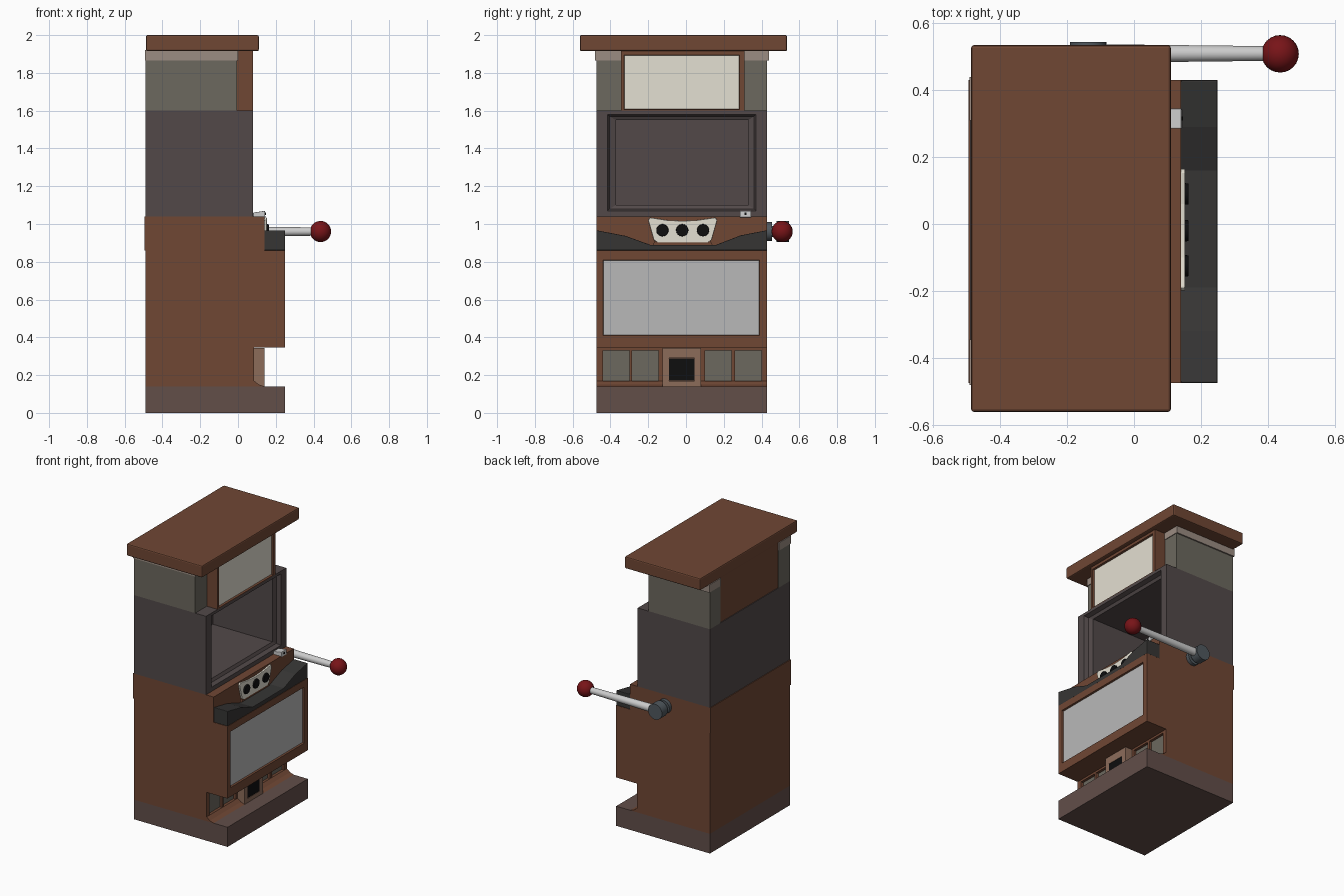
import bpy, bmesh, math
from mathutils import Matrix, Vector

if "Cube" in bpy.data.objects:
    bpy.data.objects.remove(bpy.data.objects["Cube"])

MATS = {}
def mat(name, r, g, b):
    m = bpy.data.materials.new(name)
    lin = [(c / 255 / 12.92 if c < 10 else ((c / 255 + 0.055) / 1.055) ** 2.4) for c in (r, g, b)]
    m.diffuse_color = (*lin, 1)
    m.use_nodes = True
    m.node_tree.nodes["Principled BSDF"].inputs["Base Color"].default_value = m.diffuse_color
    MATS[name] = m

mat("wood", 112, 71, 52)
mat("base_wood", 98, 78, 73)
mat("tan", 140, 108, 90)
mat("screen_dark", 82, 73, 73)
mat("grey_glass", 108, 104, 94)
mat("trim", 155, 140, 130)
mat("cream", 228, 224, 210)
mat("silver", 185, 185, 185)
mat("chrome", 205, 205, 203)
mat("charcoal", 54, 53, 52)
mat("black", 14, 14, 15)
mat("hub_grey", 80, 88, 94)
mat("red", 120, 20, 24)

def finish(name, bm, col, bevel=0, smooth=False):
    bmesh.ops.recalc_face_normals(bm, faces=bm.faces)
    me = bpy.data.meshes.new(name)
    bm.to_mesh(me)
    bm.free()
    ob = bpy.data.objects.new(name, me)
    bpy.context.collection.objects.link(ob)
    me.materials.append(MATS[col])
    if bevel:
        b = ob.modifiers.new("bevel", 'BEVEL')
        b.width, b.segments = bevel, 2
    if smooth:
        bpy.context.view_layer.objects.active = ob
        ob.select_set(True)
        bpy.ops.object.shade_smooth_by_angle(angle=math.radians(40))
        ob.select_set(False)
    return ob

def box(name, x, y, z, col, recess=(), bevel=0):
    """Box from ranges; each recess step (y0, y1, z0, z1, x) reshapes the +x face."""
    bm = bmesh.new()
    bmesh.ops.create_cube(bm, size=1)
    for v in bm.verts:
        v.co = [r[0] if c < 0 else r[1] for c, r in zip(v.co, (x, y, z))]
    face = max(bm.faces, key=lambda f: f.calc_center_median().x)
    for y0, y1, z0, z1, xr in recess:
        bmesh.ops.inset_individual(bm, faces=[face], thickness=0.001)
        mid = face.calc_center_median()
        for v in face.verts:
            v.co = (xr, y0 if v.co.y < mid.y else y1, z0 if v.co.z < mid.z else z1)
    return finish(name, bm, col, bevel)

def prism(name, pts, lo, hi, col, axis='x', bevel=0):
    """Extrude a (y,z) profile along x, or an (x,z) profile along y."""
    bm = bmesh.new()
    put = (lambda p, d: (d, p[0], p[1])) if axis == 'x' else (lambda p, d: (p[0], d, p[1]))
    f = bm.faces.new([bm.verts.new(put(p, lo)) for p in pts])
    g = bmesh.ops.extrude_face_region(bm, geom=[f])["geom"]
    for v in g:
        if isinstance(v, bmesh.types.BMVert):
            v.co = put((v.co.y, v.co.z) if axis == 'x' else (v.co.x, v.co.z), hi)
    return finish(name, bm, col, bevel)

def rod(name, a, b, r1, r2, col, seg=24):
    a, b = Vector(a), Vector(b)
    rot = (b - a).to_track_quat('Z', 'Y').to_matrix().to_4x4()
    bm = bmesh.new()
    bmesh.ops.create_cone(bm, cap_ends=True, segments=seg, radius1=r1, radius2=r2,
                          depth=(b - a).length, matrix=Matrix.Translation((a + b) / 2) @ rot)
    return finish(name, bm, col, smooth=True)

Y = (-0.475, 0.43)

# Base plinth and lower cabinet
box("base", (-0.49, 0.25), Y, (0, 0.14), "base_wood")
box("lower_body", (-0.49, 0.06), Y, (0.14, 0.345), "wood")
box("cabinet_underside", (-0.49, 0.25), Y, (0.345, 0.36), "wood")
prism("niche_sill", [(0.06, 0.14), (0.14, 0.14), (0.11, 0.15), (0.085, 0.17), (0.06, 0.17)],
      *Y, "wood", 'y')
box("niche_header", (0.06, 0.085), Y, (0.33, 0.345), "wood")
for i, r in enumerate([(-0.475, -0.44), (-0.30, -0.285), (-0.145, -0.125),
                       (0.08, 0.10), (0.24, 0.26), (0.40, 0.43)]):
    box(f"niche_divider_{i}", (0.06, 0.085), r, (0.17, 0.33), "wood")
for i, r in enumerate([(-0.44, -0.30), (-0.285, -0.145), (0.10, 0.24), (0.26, 0.40)]):
    box(f"niche_panel_{i}", (0.06, 0.066), r, (0.17, 0.33), "grey_glass")

# Coin return
box("coin_return", (0.06, 0.14), (-0.125, 0.08), (0.14, 0.344), "tan",
    [(-0.09, 0.045, 0.17, 0.29, 0.14), (-0.09, 0.045, 0.17, 0.29, 0.12)])
box("coin_return_door", (0.12, 0.138), (-0.089, 0.044), (0.171, 0.289), "black")

# Middle cabinet with display panel
box("cabinet", (-0.49, 0.25), Y, (0.36, 0.86), "wood",
    [(-0.44, 0.39, 0.41, 0.81, 0.25), (-0.435, 0.385, 0.415, 0.805, 0.232)])
box("front_panel", (0.23, 0.238), (-0.437, 0.387), (0.413, 0.807), "silver")

# Control deck
box("control_body", (-0.495, 0.14), Y, (0.86, 1.04), "wood")
prism("dark_shelf", [(-0.475, 0.86), (0.43, 0.86), (0.43, 0.967), (0.29, 0.94), (0.16, 0.89),
                     (-0.19, 0.89), (-0.32, 0.937), (-0.475, 0.967)], 0.14, 0.25, "charcoal", bevel=0.004)
prism("button_backing", [(-0.175, 0.89), (0.14, 0.89), (0.13, 0.91), (-0.165, 0.91)], 0.14, 0.15, "wood")
prism("button_plate", [(-0.15, 0.902), (0.115, 0.902), (0.135, 0.915), (0.165, 1.02), (0.155, 1.034),
                       (0.06, 1.02), (-0.018, 1.016), (-0.10, 1.02), (-0.19, 1.034), (-0.2, 1.02),
                       (-0.17, 0.915)], 0.14, 0.153, "cream", bevel=0.003)
for i, y in enumerate((-0.125, -0.02, 0.09)):
    rod(f"button_{i}", (0.14, y, 0.967), (0.163, y, 0.967), 0.034, 0.031, "black")
prism("coin_slot", [(0.08, 1.035), (0.145, 1.035), (0.142, 1.07), (0.08, 1.06)],
      0.285, 0.345, "chrome", 'y', 0.003)
box("coin_slot_gap", (0.10, 0.147), (0.309, 0.321), (1.048, 1.06), "black")

# Hollow reel section
box("reel_housing", (-0.49, 0.08), Y, (1.04, 1.60), "screen_dark",
    [(-0.415, 0.37, 1.07, 1.58, 0.08), (-0.405, 0.36, 1.08, 1.57, 0.05),
     (-0.37, 0.33, 1.10, 1.55, 0.04), (-0.37, 0.33, 1.10, 1.55, -0.43)])

# Upper sign box with side blocks and trim
box("sign_box", (-0.485, 0.08), (-0.345, 0.31), (1.60, 1.92), "wood",
    [(-0.327, 0.282, 1.605, 1.895, 0.08), (-0.325, 0.28, 1.61, 1.89, 0.062)])
box("sign_panel", (0.06, 0.067), (-0.326, 0.281), (1.607, 1.893), "cream")
for side, a, b in (("left", -0.475, -0.345), ("right", 0.31, 0.43)):
    box(f"upper_block_{side}", (-0.49, -0.005), (a, b), (1.60, 1.87), "grey_glass")
    lo, hi = (a - 0.007, b) if side == "left" else (a, b + 0.01)
    box(f"upper_trim_{side}", (-0.492, 0.0), (lo, hi), (1.865, 1.92), "trim")

# Roof slab
box("roof", (-0.487, 0.11), (-0.562, 0.535), (1.915, 2.0), "wood", bevel=0.008)

# Pull lever on the +y side
for i, (a, b, r) in enumerate([(0.42, 0.455, 0.05), (0.45, 0.49, 0.03), (0.48, 0.545, 0.055)]):
    rod(f"lever_hub_{i}", (-0.137, a, 0.96), (-0.137, b, 0.96), r, r, "hub_grey")
rod("lever_arm", (-0.13, 0.51, 0.96), (0.40, 0.51, 0.96), 0.028, 0.022, "chrome")
bm = bmesh.new()
bmesh.ops.create_uvsphere(bm, u_segments=24, v_segments=16, radius=0.056,
                          matrix=Matrix.Translation((0.437, 0.509, 0.96)))
finish("lever_knob", bm, "red", smooth=True)
